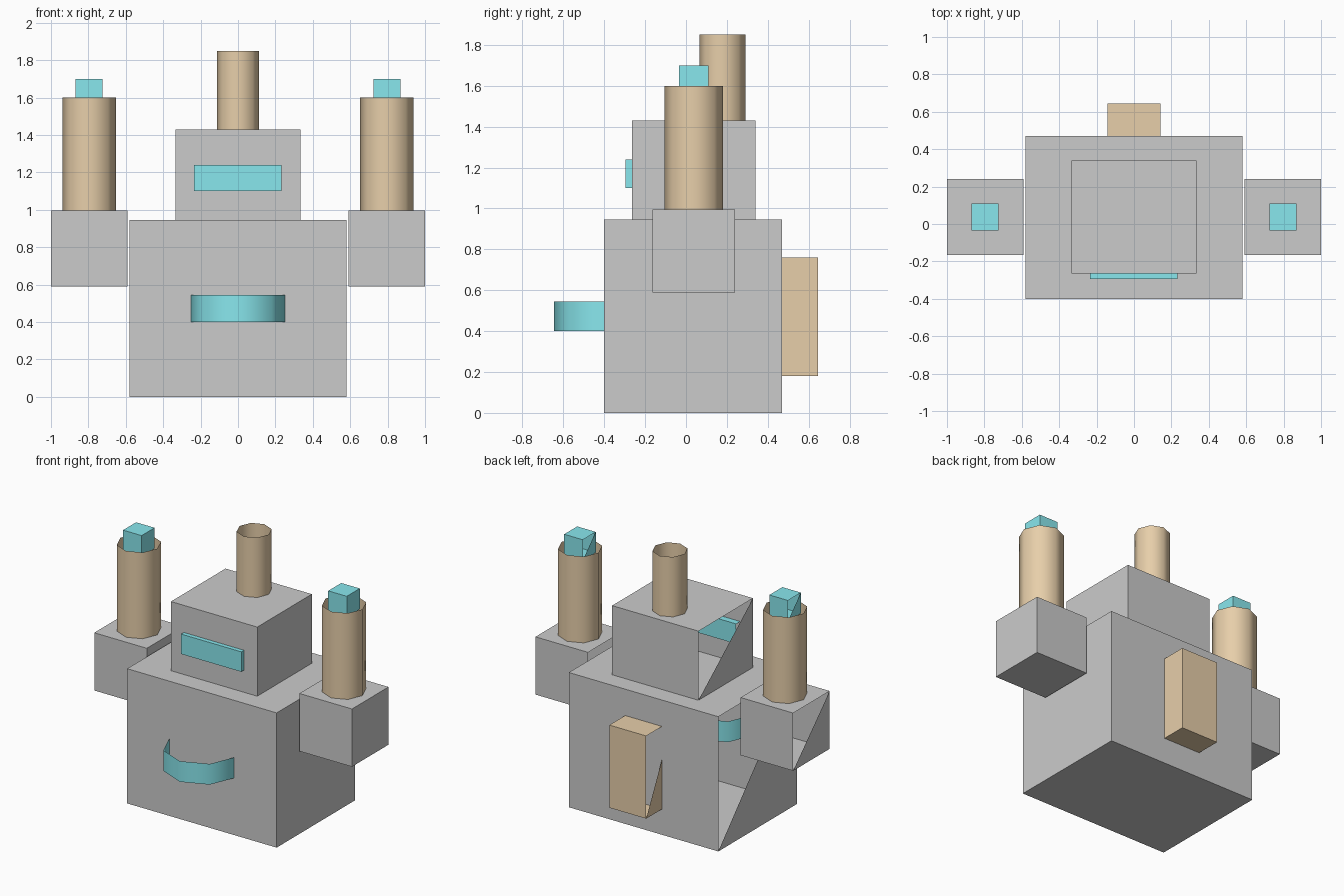
import bpy, bmesh
from mathutils import Vector

if "Cube" in bpy.data.objects:
    bpy.data.objects.remove(bpy.data.objects["Cube"])


def material(name, rgb):
    m = bpy.data.materials.new(name)
    m.diffuse_color = (*rgb, 1)
    m.use_nodes = True
    m.node_tree.nodes["Principled BSDF"].inputs["Base Color"].default_value = m.diffuse_color
    return m


TAN = material("tan", (0.80, 0.62, 0.40))
CYAN = material("cyan", (0.25, 0.80, 0.85))


def finish(bm, name, mat):
    me = bpy.data.meshes.new(name)
    bm.to_mesh(me)
    bm.free()
    ob = bpy.data.objects.new(name, me)
    bpy.context.collection.objects.link(ob)
    if mat:
        me.materials.append(mat)
    return ob


def box(name, lo, hi, mat=None):
    """Box whose -x side keeps only its lower front triangle."""
    lo, hi = Vector(lo), Vector(hi)
    bm = bmesh.new()
    bmesh.ops.create_cube(bm, size=1)
    side = next(f for f in bm.faces if f.normal.x < -0.9)
    corner = {(v.co.y > 0, v.co.z > 0): v for v in side.verts}
    bmesh.ops.delete(bm, geom=[side], context='FACES_ONLY')
    bm.faces.new([corner[True, False], corner[False, False], corner[False, True]])
    bmesh.ops.scale(bm, vec=hi - lo, verts=bm.verts)
    bmesh.ops.translate(bm, vec=(lo + hi) / 2, verts=bm.verts)
    return finish(bm, name, mat)


def tube(name, x, y, r, z0, z1, mat):
    """Open eight-sided tube, smooth shaded."""
    bm = bmesh.new()
    bmesh.ops.create_cone(bm, cap_ends=False, segments=8,
                          radius1=r, radius2=r, depth=z1 - z0)
    bmesh.ops.translate(bm, vec=(x, y, (z0 + z1) / 2), verts=bm.verts)
    for f in bm.faces:
        f.smooth = True
    return finish(bm, name, mat)


# torso, head and face
box("torso", (-0.58, -0.40, 0), (0.58, 0.47, 0.945))
box("head", (-0.335, -0.265, 0.945), (0.335, 0.34, 1.43))
box("visor", (-0.235, -0.295, 1.10), (0.232, -0.22, 1.24), CYAN)
tube("mouth_band", 0, -0.39, 0.255, 0.40, 0.545, CYAN)

# chimney on the head and pack on the back
tube("chimney", 0, 0.178, 0.113, 1.43, 1.85, TAN)
box("back_pack", (-0.143, 0.355, 0.18), (0.143, 0.645, 0.76), TAN)

# arms: shoulder block, raised barrel and glowing tip
for side, s in (("left", -1), ("right", 1)):
    x = 0.796 * s
    box(side + "_shoulder", (x - 0.204, -0.165, 0.59), (x + 0.204, 0.24, 0.995))
    tube(side + "_barrel", x, 0.038, 0.1425, 0.995, 1.60, TAN)
    box(side + "_tip", (x - 0.072, -0.034, 1.555), (x + 0.072, 0.11, 1.70), CYAN)
